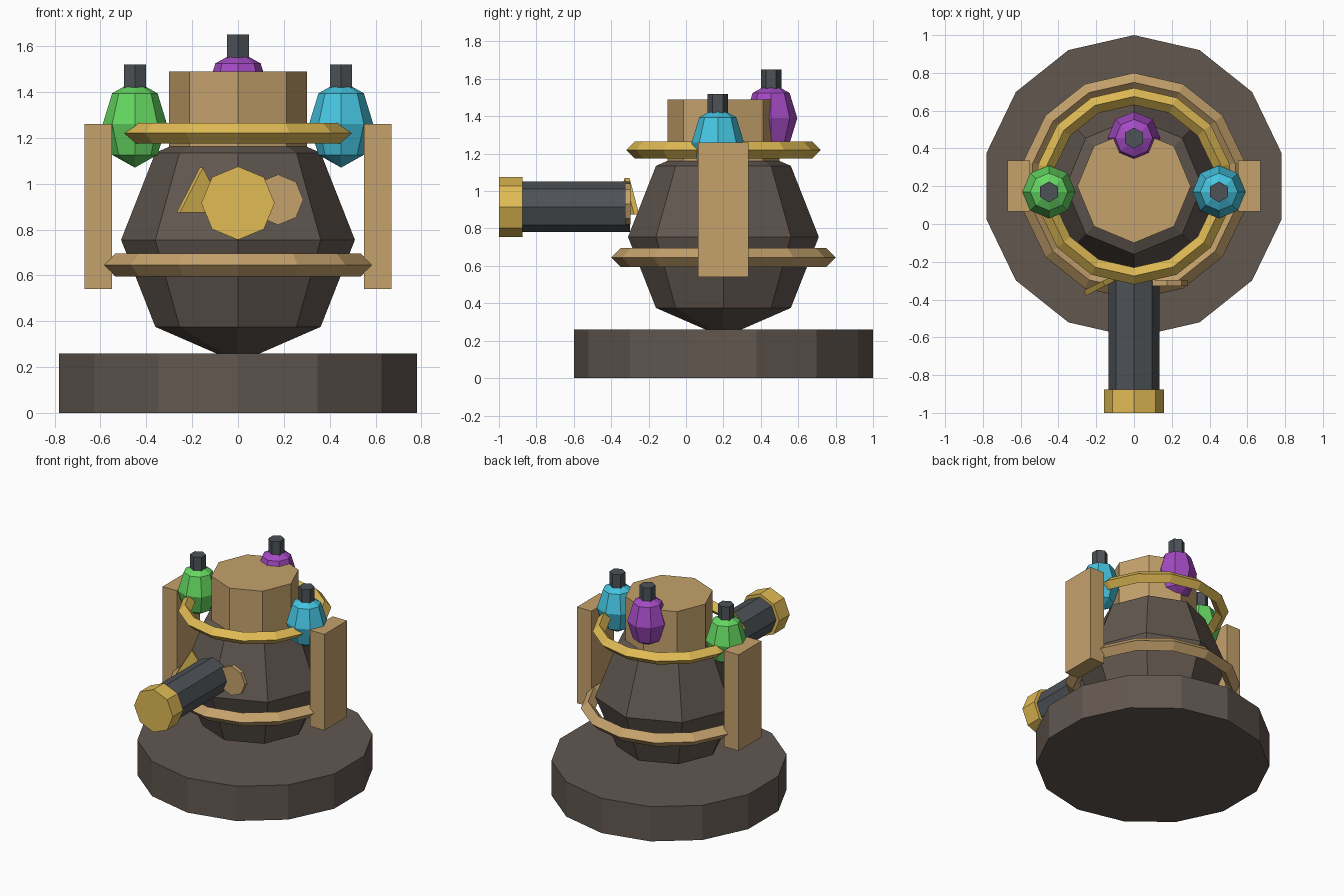
import bpy
from math import radians

if "Cube" in bpy.data.objects:
    bpy.data.objects.remove(bpy.data.objects["Cube"])


def material(name, rgb):
    m = bpy.data.materials.new(name)
    m.diffuse_color = (*rgb, 1)
    m.use_nodes = True
    m.node_tree.nodes["Principled BSDF"].inputs["Base Color"].default_value = m.diffuse_color
    return m


STONE = material("dark_stone", (0.12, 0.095, 0.078))
TAN = material("tan", (0.56, 0.36, 0.15))
GOLD = material("gold", (0.75, 0.50, 0.09))
METAL = material("gun_metal", (0.075, 0.085, 0.095))
GREEN = material("green_glass", (0.13, 0.68, 0.12))
BLUE = material("blue_glass", (0.06, 0.55, 0.75))
PURPLE = material("purple_glass", (0.37, 0.07, 0.55))


def finish(name, mat):
    ob = bpy.context.object
    ob.name = name
    ob.data.materials.append(mat)
    return ob


def column(name, mat, sides, r, x, y, z0, z1):
    bpy.ops.mesh.primitive_cylinder_add(vertices=sides, radius=r, depth=z1 - z0,
                                        location=(x, y, (z0 + z1) / 2))
    return finish(name, mat)


def drum(name, mat, sides, r, x, z, y0, y1, turn=0):
    # prism lying along y, one corner up
    bpy.ops.mesh.primitive_cylinder_add(vertices=sides, radius=r, depth=y1 - y0,
                                        location=(x, (y0 + y1) / 2, z),
                                        rotation=(radians(90), 0, radians(turn)))
    return finish(name, mat)


def ball(name, mat, r, h, loc):
    bpy.ops.mesh.primitive_uv_sphere_add(segments=8, ring_count=4, radius=1, location=loc)
    bpy.context.object.scale = (r, r, h)
    return finish(name, mat)


def hoop(name, mat, major, minor, z):
    bpy.ops.mesh.primitive_torus_add(major_segments=14, minor_segments=4,
                                     major_radius=major, minor_radius=minor,
                                     location=(0, 0.2, z), rotation=(0, 0, radians(90)))
    return finish(name, mat)


# Base, faceted body and neck
column("base", STONE, 14, 0.8, 0, 0.2, 0, 0.26)
ball("body", STONE, 0.51, 0.537, (0, 0.2, 0.755))
column("neck", TAN, 8, 0.3, 0, 0.2, 1.1, 1.49)

# Hoops around the body
hoop("lower_hoop", TAN, 0.55, 0.05, 0.645)
hoop("upper_hoop", GOLD, 0.475, 0.045, 1.22)

# Side plates
for side, s in (("left", -1), ("right", 1)):
    bpy.ops.mesh.primitive_cube_add(size=1, location=(s * 0.61, 0.2, 0.9))
    bpy.context.object.scale = (0.12, 0.27, 0.72)
    finish(side + "_plate", TAN)

# Bottles with stoppers
for name, mat, x, y, z in (("green", GREEN, -0.45, 0.17, 1.26),
                           ("blue", BLUE, 0.45, 0.17, 1.26),
                           ("purple", PURPLE, 0, 0.455, 1.39)):
    ball(name + "_bottle", mat, 0.14, 0.19, (x, y, z))
    column(name + "_stopper", METAL, 6, 0.055, x, y, z + 0.1, z + 0.26)

# Barrel and muzzle
drum("barrel", METAL, 8, 0.135, 0, 0.915, -0.9, -0.3)
drum("muzzle", GOLD, 8, 0.16, 0, 0.915, -1.0, -0.875)

# Badges beside the barrel
drum("round_badge", TAN, 8, 0.11, 0.175, 0.93, -0.327, -0.297)
drum("triangle_badge", GOLD, 3, 0.13, -0.16, 0.94, -0.33, -0.30, turn=27)
